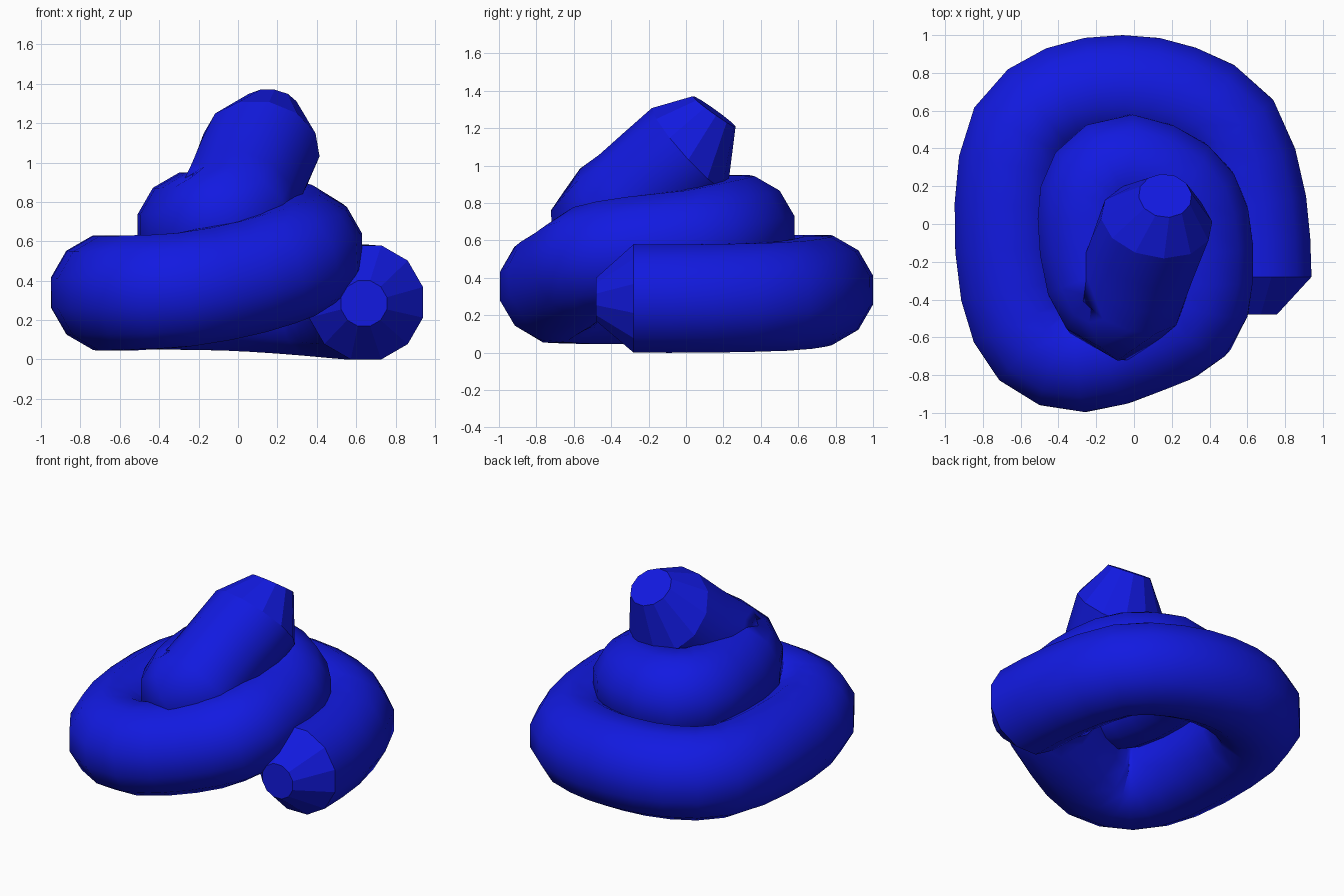
import bpy, bmesh, math
from mathutils import Vector

if "Cube" in bpy.data.objects:
    bpy.data.objects.remove(bpy.data.objects["Cube"])

SIDES, RADIUS = 12, 0.30

# centre line of the coil, from the bottom end up to the tip
PATH = [Vector(p) for p in [
    (0.65, -0.28, 0.29), (0.625, 0.10, 0.29), (0.50, 0.49, 0.30),
    (0.23, 0.66, 0.32), (-0.06, 0.71, 0.335), (-0.36, 0.66, 0.34),
    (-0.59, 0.48, 0.34), (-0.66, 0.10, 0.34), (-0.63, -0.35, 0.335),
    (-0.51, -0.62, 0.34), (-0.27, -0.705, 0.355), (0.05, -0.61, 0.42),
    (0.28, -0.49, 0.50), (0.34, -0.28, 0.545), (0.32, 0.02, 0.58),
    (0.21, 0.19, 0.625), (-0.03, 0.29, 0.655), (-0.18, 0.21, 0.66),
    (-0.22, 0.03, 0.66), (-0.18, -0.28, 0.66), (-0.06, -0.43, 0.70),
    (0.01, -0.27, 0.83), (0.12, 0.02, 1.09)]]


def spline(points, steps):
    ext = [2 * points[0] - points[1]] + points + [2 * points[-1] - points[-2]]
    out = []
    for a, b, c, d in zip(ext, ext[1:], ext[2:], ext[3:]):
        for i in range(steps):
            t = i / steps
            out.append(0.5 * (2 * b + (c - a) * t + (2 * a - 5 * b + 4 * c - d) * t * t
                              + (3 * b - a - 3 * c + d) * t ** 3))
    return out + [points[-1].copy()]


def ring(bm, centre, direction, radius):
    side = direction.cross(Vector((0, 0, 1))).normalized()
    up = side.cross(direction).normalized()
    verts = []
    for i in range(SIDES):
        a = 2 * math.pi * (i + 0.5) / SIDES
        verts.append(bm.verts.new(centre + radius * (math.cos(a) * side + math.sin(a) * up)))
    return verts


bm = bmesh.new()
pts = spline(PATH, 2)
# blunt tapered start, swept tube, blunt tapered tip
rings = [ring(bm, Vector((0.64, -0.48, 0.285)), Vector((0, 1, 0)), 0.12)]
for i, p in enumerate(pts):
    d = (pts[min(i + 1, len(pts) - 1)] - pts[max(i - 1, 0)]).normalized()
    if i == 0:
        d = Vector((0, 1, 0))
    if i == len(pts) - 1:
        d = Vector((0.15, 0.74, 0.66)).normalized()
    rings.append(ring(bm, p, d, RADIUS))
rings.append(ring(bm, Vector((0.165, 0.15, 1.29)), Vector((0.08, 0.58, 0.81)).normalized(), 0.142))

for k, (r0, r1) in enumerate(zip(rings, rings[1:])):
    for i in range(SIDES):
        j = (i + 1) % SIDES
        f = bm.faces.new((r0[i], r0[j], r1[j], r1[i]))
        f.smooth = 0 < k < len(rings) - 2
bm.faces.new(rings[0])
bm.faces.new(rings[-1])
# hard edges where the flat tapered ends meet the smooth tube
for r in (rings[1], rings[-2]):
    for i in range(SIDES):
        bm.edges.get((r[i], r[(i + 1) % SIDES])).smooth = False
bmesh.ops.recalc_face_normals(bm, faces=bm.faces)

mesh = bpy.data.meshes.new("coil")
bm.to_mesh(mesh)
bm.free()
coil = bpy.data.objects.new("coil", mesh)
bpy.context.collection.objects.link(coil)

blue = bpy.data.materials.new("blue")
blue.diffuse_color = (0.006, 0.01, 0.75, 1)
blue.use_nodes = True
blue.node_tree.nodes["Principled BSDF"].inputs["Base Color"].default_value = blue.diffuse_color
mesh.materials.append(blue)
